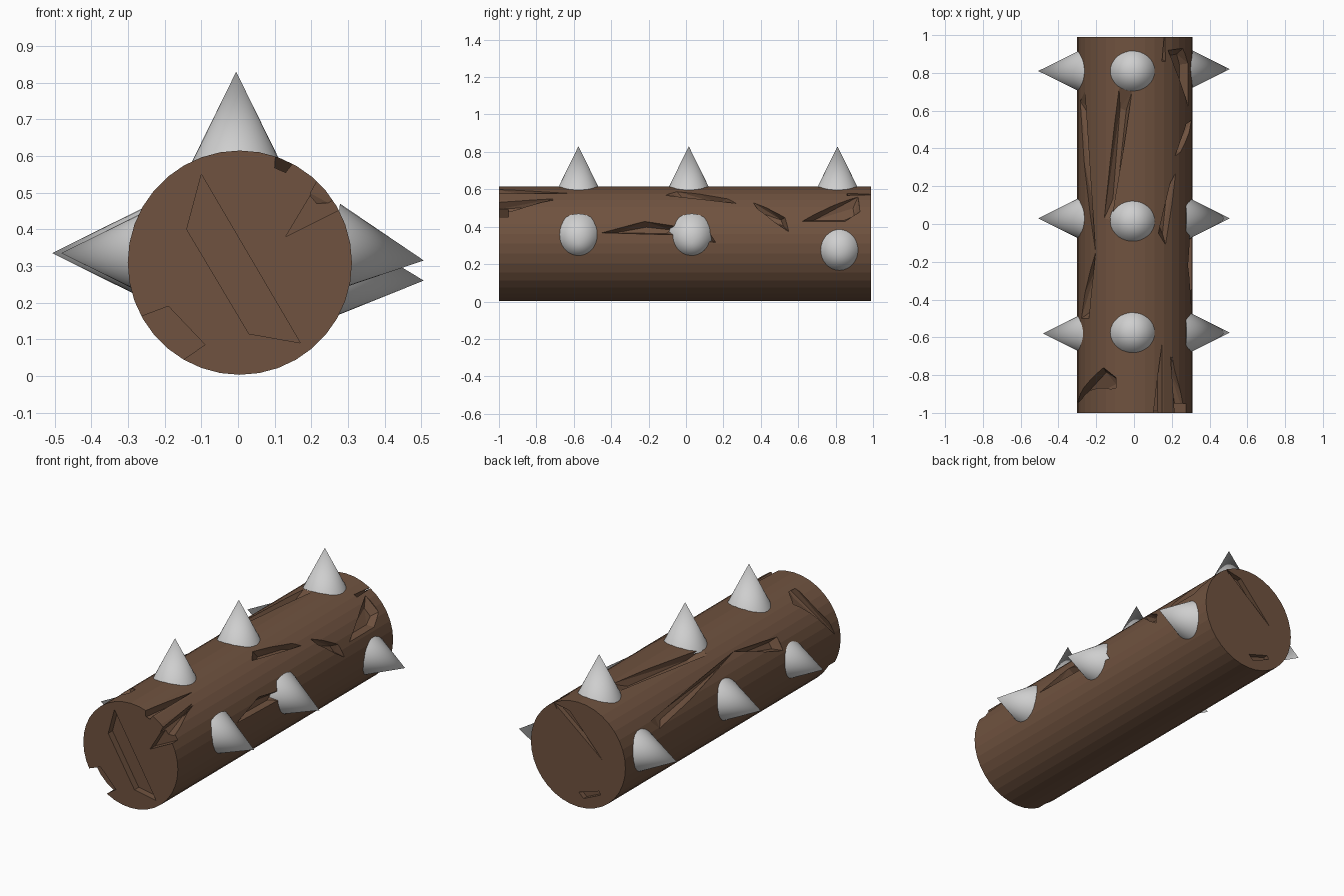
import bpy, bmesh, math
from mathutils import Vector, Matrix

if "Cube" in bpy.data.objects:
    bpy.data.objects.remove(bpy.data.objects["Cube"])

R, CX, CZ = 0.306, 0.005, 0.309
Y0, Y1 = -1.0, 0.99


def material(name, col):
    m = bpy.data.materials.new(name)
    m.diffuse_color = (*col, 1)
    m.use_nodes = True
    m.node_tree.nodes["Principled BSDF"].inputs["Base Color"].default_value = m.diffuse_color
    return m


wood = material("brown wood", (0.16, 0.085, 0.05))
metal = material("grey metal", (0.62, 0.62, 0.62))


def make_object(name, bm, mat):
    me = bpy.data.meshes.new(name)
    bm.to_mesh(me)
    bm.free()
    ob = bpy.data.objects.new(name, me)
    bpy.context.collection.objects.link(ob)
    me.materials.append(mat)
    return ob


# Log
bm = bmesh.new()
bmesh.ops.create_cone(bm, cap_ends=True, segments=36, radius1=R, radius2=R, depth=Y1 - Y0,
                      matrix=Matrix.Translation((CX, (Y0 + Y1) / 2, CZ)) @ Matrix.Rotation(math.pi / 2, 4, 'X'))
log = make_object("log", bm, wood)


def carve(points):
    """Cut the convex hull of the points out of the log."""
    bm = bmesh.new()
    for p in points:
        bm.verts.new(p)
    res = bmesh.ops.convex_hull(bm, input=bm.verts)
    loose = [v for v in bm.verts if not v.link_faces]
    bmesh.ops.delete(bm, geom=loose, context='VERTS')
    bmesh.ops.recalc_face_normals(bm, faces=bm.faces)
    cutter = make_object("cutter", bm, wood)
    cutter.hide_render = True
    mod = log.modifiers.new("carve", 'BOOLEAN')
    mod.operation, mod.solver, mod.object = 'DIFFERENCE', 'EXACT', cutter
    bpy.context.view_layer.objects.active = log
    bpy.ops.object.modifier_apply(modifier=mod.name)
    bpy.data.objects.remove(cutter)


def on_log(angle, y, r):
    a = math.radians(angle)
    return Vector((CX + r * math.cos(a), y, CZ + r * math.sin(a)))


def side_crack(outline, depth=0.04):
    """Outline as (angle, y) on the bark; tapers to a narrow floor."""
    n = len(outline)
    ma, my = sum(p[0] for p in outline) / n, sum(p[1] for p in outline) / n
    pts = []
    for a, y in outline:
        pts += [on_log(a, y, R), on_log(a, y, R * 1.15),
                on_log(a + (ma - a) * 0.45, y + (my - y) * 0.3, R - depth)]
    carve(pts)


def end_crack(outline, y, depth):
    """Straight-sided recess in an end face, outline as (x, z)."""
    s = 1 if y < 0 else -1
    carve([(x, y + d * s, z) for x, z in outline for d in (-0.05, depth)])


# Cracks along the bark
for outline in (
    [(11, -0.45), (23, -0.22), (17, -0.03), (9, -0.07)],
    [(16, -0.08), (18, 0.10), (1, 0.16), (8, -0.06)],
    [(46, 0.36), (27, 0.53), (12, 0.55), (38, 0.38)],
    [(23, 0.62), (55, 0.92), (34, 0.93), (23, 0.85)],
    [(46, -1.03), (52, -0.70), (29, -1.03)],
    [(66, -0.05), (45, 0.27), (52, 0.22), (58, -0.11)],
    [(72, -1.03), (62, -0.63), (62, -1.03)],
    [(50, -0.70), (43, -1.03), (36, -1.03)],
    [(172, -0.95), (123, -0.76), (100, -0.85), (112, -0.82)],
    [(106, 0.72), (93, 0.70), (114, 0.02), (122, 0.03)],
    [(133, -0.15), (150, 0.70), (161, 0.65)],
    [(133, -0.15), (143, -0.50), (158, -0.50)],
    [(59, 1.03), (62, 0.86), (58, 0.86)],
):
    side_crack(outline)

# Recesses in the two ends
end_crack([(-0.10, 0.55), (-0.14, 0.40), (0.03, 0.115), (0.17, 0.09)], Y0, 0.04)
end_crack([(0.13, 0.38), (0.22, 0.53), (0.28, 0.455)], Y0, 0.05)
end_crack([(-0.27, 0.16), (-0.19, 0.19), (-0.09, 0.085), (-0.17, 0.03)], Y0, 0.06)
end_crack([(0.16, 0.57), (0.06, 0.55), (-0.15, 0.32)], Y1, 0.03)
end_crack([(0.0, 0.09), (-0.03, 0.06), (-0.14, 0.11), (-0.13, 0.13)], Y1, 0.03)


# Spikes: three rows of cones
def spike(name, base, tip):
    base, tip = Vector(base), Vector(tip)
    d = tip - base
    bm = bmesh.new()
    bmesh.ops.create_cone(bm, cap_ends=True, segments=32, radius1=0.123, radius2=0, depth=d.length,
                          matrix=Matrix.Translation((base + tip) / 2) @ d.to_track_quat('Z', 'Y').to_matrix().to_4x4())
    ob = make_object(name, bm, metal)
    bpy.ops.object.select_all(action='DESELECT')
    ob.select_set(True)
    bpy.context.view_layer.objects.active = ob
    bpy.ops.object.shade_smooth_by_angle(angle=math.radians(40))


for i, y in enumerate((-0.575, 0.015, 0.81)):
    spike(f"top_spike_{i}", (-0.005, y, 0.58), (-0.005, y, 0.83))
for i, (y, zb, zt) in enumerate(((-0.575, 0.348, 0.315), (0.03, 0.348, 0.315), (0.82, 0.28, 0.26))):
    spike(f"right_spike_{i}", (0.262, y, zb), (0.507, y, zt))
for i, (y, tip) in enumerate(((-0.58, -0.482), (0.03, -0.507), (0.81, -0.507))):
    spike(f"left_spike_{i}", (tip + 0.247, y, 0.335), (tip, y, 0.335))
